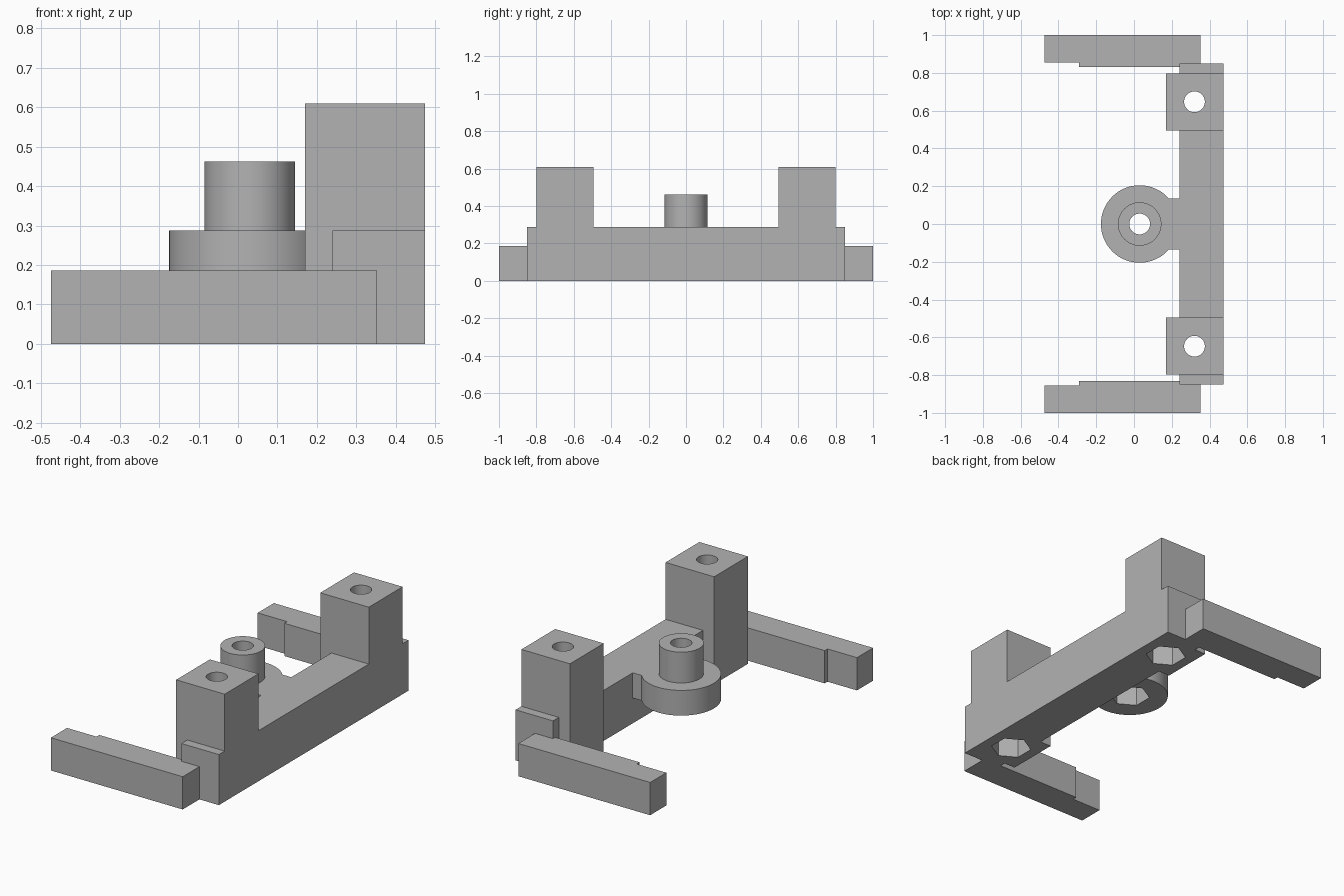
import bpy, math

cube = bpy.data.objects.get("Cube")
if cube:
    bpy.data.objects.remove(cube, do_unlink=True)

grey = bpy.data.materials.new("plain grey")
grey.use_nodes = True
colour = (0.45, 0.45, 0.45, 1)
grey.diffuse_color = colour
grey.node_tree.nodes["Principled BSDF"].inputs["Base Color"].default_value = colour


def prism(name, outline, z0, z1):
    """Extrude a counter-clockwise plan outline from z0 to z1."""
    n = len(outline)
    verts = [(x, y, z) for z in (z0, z1) for x, y in outline]
    faces = [list(range(n))[::-1], list(range(n, 2 * n))]
    faces += [[i, (i + 1) % n, n + (i + 1) % n, n + i] for i in range(n)]
    mesh = bpy.data.meshes.new(name)
    mesh.from_pydata(verts, [], faces)
    mesh.materials.append(grey)
    obj = bpy.data.objects.new(name, mesh)
    bpy.context.collection.objects.link(obj)
    return obj


def box(name, x0, x1, y0, y1, z0, z1):
    return prism(name, [(x0, y0), (x1, y0), (x1, y1), (x0, y1)], z0, z1)


def round_prism(name, x, y, radius, z0, z1, sides=64, turn=0.0):
    angles = [turn + math.tau * i / sides for i in range(sides)]
    return prism(name, [(x + radius * math.cos(a), y + radius * math.sin(a))
                        for a in angles], z0, z1)


def combine(target, tool, operation):
    """Apply a boolean, then discard the tool."""
    mod = target.modifiers.new(operation.lower(), "BOOLEAN")
    mod.operation = operation
    mod.solver = "EXACT"
    mod.object = tool
    bpy.context.view_layer.objects.active = target
    bpy.ops.object.modifier_apply(modifier=mod.name)
    bpy.data.objects.remove(tool, do_unlink=True)


BEAM_TOP, FLANGE_BOTTOM, POST_TOP, BOSS_TOP = 0.287, 0.144, 0.61, 0.462
BOSS_X, POST_X, POST_Y = 0.03, 0.32, 0.647

# Long beam along the back edge
bracket = box("mounting_bracket", 0.24, 0.475, -0.85, 0.85, 0, BEAM_TOP)
solids = []

for side in (1, -1):
    # Tall square post
    y0, y1 = sorted((side * 0.495, side * 0.798))
    solids.append(box("post", 0.17, 0.475, y0, y1, 0, POST_TOP))
    # Stepped end arm
    outline = [(-0.475, 0.855), (-0.29, 0.855), (-0.29, 0.83),
               (0.353, 0.83), (0.353, 1), (-0.475, 1)]
    outline = [(x, side * y) for x, y in outline][::side]
    solids.append(prism("end_arm", outline, 0, 0.186))

# Central flange, its bridge to the beam, and the raised boss
solids.append(box("bridge", 0.1, 0.3, -0.135, 0.135, FLANGE_BOTTOM, BEAM_TOP))
solids.append(round_prism("flange", BOSS_X, 0, 0.205, FLANGE_BOTTOM, BEAM_TOP))
solids.append(round_prism("boss", BOSS_X, 0, 0.115, FLANGE_BOTTOM + 0.05, BOSS_TOP))
for part in solids:
    combine(bracket, part, "UNION")

# Through holes with hexagonal nut pockets underneath
for x, y, bottom, depth in ((POST_X, POST_Y, 0, 0.2), (POST_X, -POST_Y, 0, 0.2),
                            (BOSS_X, 0, FLANGE_BOTTOM, 0.12)):
    combine(bracket, round_prism("bolt_hole", x, y, 0.055, -0.1, 0.8, 48), "DIFFERENCE")
    combine(bracket, round_prism("nut_pocket", x, y, 0.107, bottom - 0.05,
                                 bottom + depth, 6, math.pi / 6), "DIFFERENCE")

# Smooth cylinders, crisp edges
bpy.ops.object.select_all(action="DESELECT")
bracket.select_set(True)
bpy.context.view_layer.objects.active = bracket
bpy.ops.object.shade_smooth_by_angle(angle=math.radians(30))
